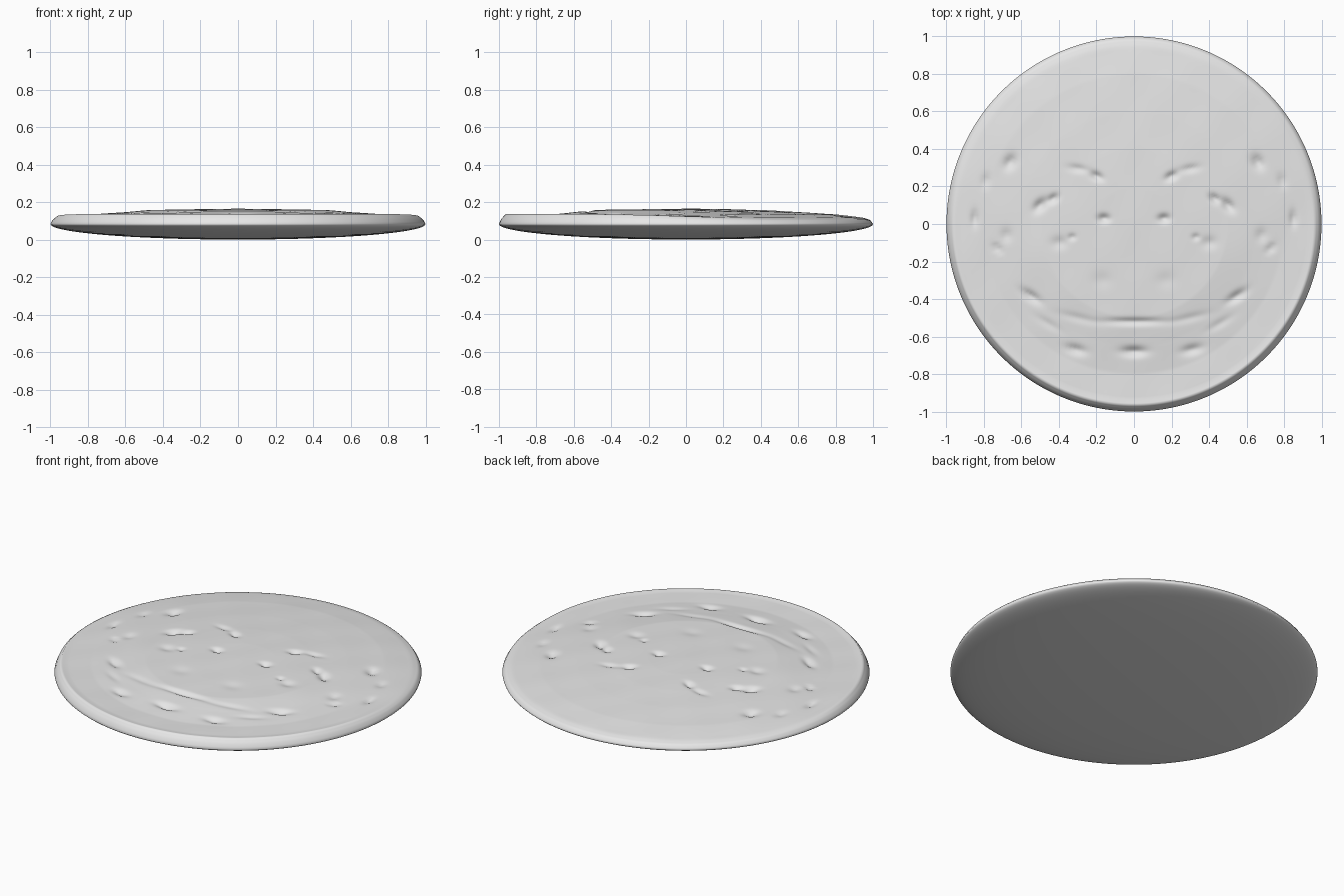
import bpy, bmesh, math

if "Cube" in bpy.data.objects:
    bpy.data.objects.remove(bpy.data.objects["Cube"])

SEGS, RINGS = 224, 110

# Top profiles (radius, height): plain back half and lipped front half
BACK = [(0, .164), (.2, .163), (.4, .157), (.6, .147), (.8, .134), (.95, .116), (.985, .105), (1, .083)]
FRONT = [(0, .164), (.3, .161), (.5, .157), (.65, .141), (.8, .128), (.93, .131), (.965, .136), (.988, .11), (1, .083)]

# Pits, mirrored in x: x, y, half length, half width, tilt in degrees, depth
PITS = [(.66, .33, .035, .03, -50, .020), (.43, .135, .03, .02, -30, .018),
        (.50, .10, .04, .025, -40, .022), (.20, .255, .035, .02, 25, .018),
        (.30, .295, .05, .018, 10, .010), (.16, .03, .03, .022, 0, .018),
        (.33, -.07, .02, .016, 0, .010), (.40, -.10, .04, .03, 0, .010),
        (.85, .03, .02, .035, 0, .014), (.73, -.13, .03, .015, 20, .012),
        (.68, -.06, .03, .03, 0, .010), (.79, .23, .025, .03, 0, .010),
        (.55, -.385, .055, .022, 30, .018), (.31, -.67, .05, .024, 10, .016),
        (0, -.68, .06, .024, 0, .022), (0, -.52, .15, .018, 0, .014),
        (.30, -.50, .10, .02, 12, .006), (.17, -.30, .05, .04, 0, .005),
        (.46, -.53, .07, .02, 30, .006)]


def lookup(profile, r):
    for (r0, z0), (r1, z1) in zip(profile, profile[1:]):
        if r <= r1:
            return z0 + (z1 - z0) * (r - r0) / (r1 - r0)
    return profile[-1][1]


def pit_depth(x, y):
    total, x = 0, abs(x)
    for px, py, a, b, tilt, depth in PITS:
        dx, dy = x - px, y - py
        if dx * dx + dy * dy > .16:
            continue
        c, s = math.cos(math.radians(tilt)), math.sin(math.radians(tilt))
        u, v = (dx * c + dy * s) / a, (dy * c - dx * s) / b
        total += depth * math.exp(-(u * u + v * v))
    return total


def top_height(x, y, r):
    t = min(1, max(0, .5 - y / max(r, .001) * .9))
    front = t * t * (3 - 2 * t) * min(1, r / .2)
    z = lookup(BACK, r) * (1 - front) + lookup(FRONT, r) * front
    ripple = .0012 * math.sin(17 * abs(x) + 2) * math.sin(15 * y + 1)
    return z + (ripple - pit_depth(x, y)) * min(1, (1 - r) * 12)


def bottom_height(x, y, r):
    return .083 * (1 - math.sqrt(max(0, 1 - r * r)))


def ring(bm, r, height):
    verts = []
    for i in range(SEGS):
        a = math.tau * i / SEGS
        x, y = r * math.cos(a), r * math.sin(a)
        verts.append(bm.verts.new((x, y, height(x, y, r))))
    return verts


def skin(bm, a, b):
    for i in range(SEGS):
        j = (i + 1) % SEGS
        bm.faces.new((a[i], b[i], b[j], a[j]))


def cap(bm, first, height):
    centre = bm.verts.new((0, 0, height(0, 0, 0)))
    for i in range(SEGS):
        bm.faces.new((centre, first[i], first[(i + 1) % SEGS]))


# Round flat slab: pitted top joined to a shallow bowl underside
bm = bmesh.new()
top_radii = [.93 * i / RINGS for i in range(1, RINGS + 1)] + [.945, .956, .965, .973, .98, .988, .995]
low_radii = [math.sin(math.pi / 2 * i / 24) for i in range(24, 0, -1)]
rings = [ring(bm, r, top_height) for r in top_radii]
low = [ring(bm, r, bottom_height) for r in low_radii]
for a, b in zip(rings + low, (rings + low)[1:]):
    skin(bm, a, b)
cap(bm, rings[0], top_height)
cap(bm, low[-1], bottom_height)
bmesh.ops.recalc_face_normals(bm, faces=bm.faces)
mesh = bpy.data.meshes.new("pitted_disc")
bm.to_mesh(mesh)
bm.free()
disc = bpy.data.objects.new("pitted_disc", mesh)
bpy.context.collection.objects.link(disc)

# Single plain colour
grey = bpy.data.materials.new("light_grey")
grey.diffuse_color = (.8, .8, .8, 1)
grey.use_nodes = True
grey.node_tree.nodes["Principled BSDF"].inputs["Base Color"].default_value = grey.diffuse_color
mesh.materials.append(grey)

bpy.context.view_layer.objects.active = disc
disc.select_set(True)
bpy.ops.object.shade_smooth_by_angle(angle=math.radians(60))
